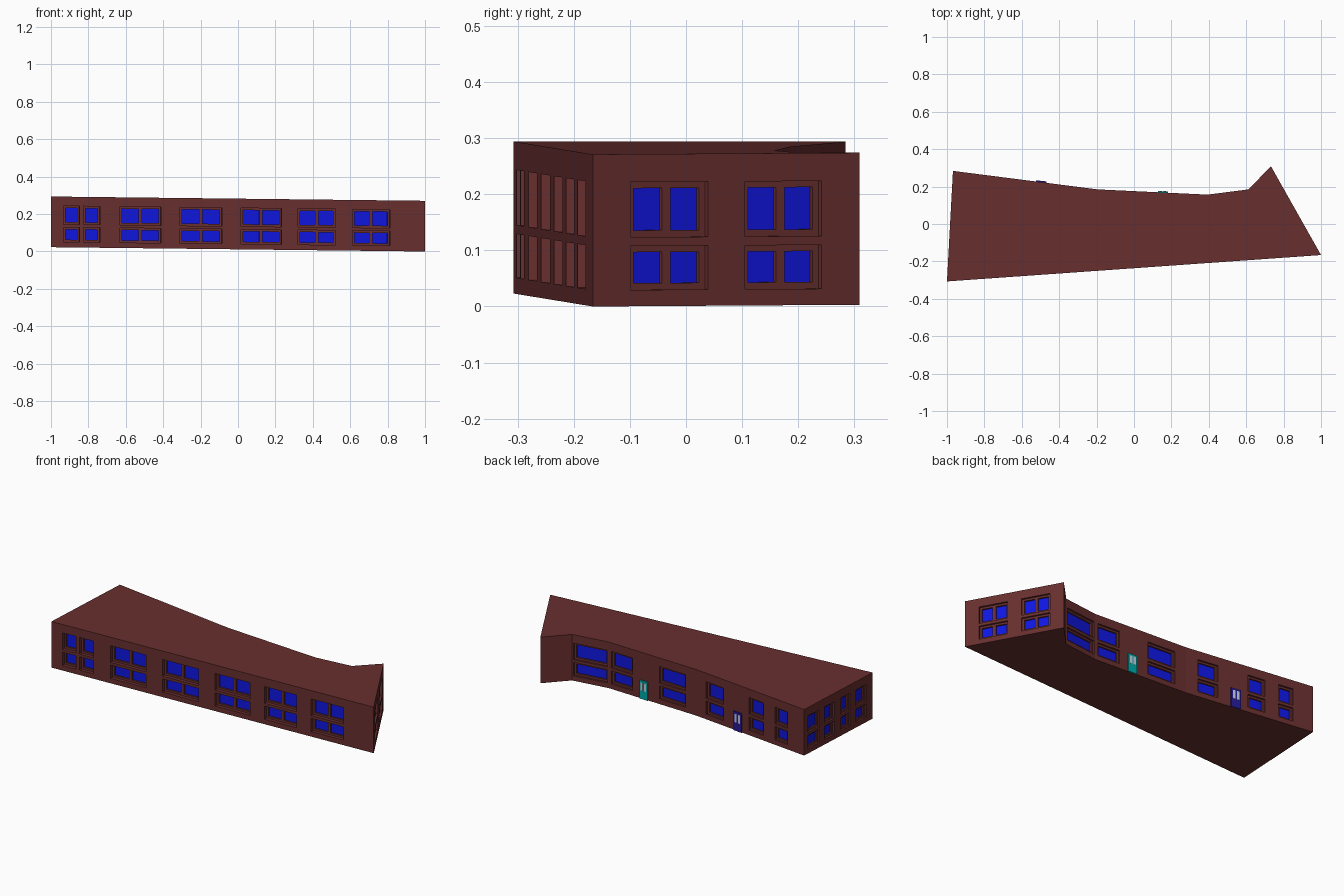
import bpy, bmesh
from mathutils import Vector

if "Cube" in bpy.data.objects:
    bpy.data.objects.remove(bpy.data.objects["Cube"])

HEIGHT = 0.271
# Footprint, counter-clockwise from the front left corner
FOOT = [(-1, -.307), (1, -.166), (.732, .309), (.612, .185), (.393, .157), (-.195, .185), (-.968, .284)]
FRONT, RIGHT, NOTCH, BACK_A, BACK_B, BACK_C, LEFT = range(7)
FLOORS = [(.029, .107), (.123, .221)]     # window recess heights per storey


def material(name, rgb):
    m = bpy.data.materials.new(name)
    m.diffuse_color = (*rgb, 1)
    m.use_nodes = True
    m.node_tree.nodes["Principled BSDF"].inputs["Base Color"].default_value = m.diffuse_color
    return m


BRICK = material("brick", (.14, .028, .028))
BLUE = material("blue_glass", (.005, .008, .75))
TEAL = material("teal_paint", (.0, .40, .40))
NAVY = material("navy_paint", (.02, .01, .30))
PALE = material("pale_glass", (.55, .65, .75))


def make(name, bm, mat):
    me = bpy.data.meshes.new(name)
    bm.to_mesh(me)
    bm.free()
    me.materials.append(mat)
    ob = bpy.data.objects.new(name, me)
    bpy.context.collection.objects.link(ob)
    return ob


def point(wall, u, z, depth=0):
    """Wall fraction u, height z and inward depth to a position on the slightly sloping building."""
    a, b = Vector(FOOT[wall]), Vector(FOOT[(wall + 1) % 7])
    d = (b - a).normalized()
    p = a.lerp(b, u) + Vector((-d.y, d.x)) * depth
    return Vector((p.x, p.y, z + .0115 * (1 - p.x)))


def length(wall):
    return (Vector(FOOT[(wall + 1) % 7]) - Vector(FOOT[wall])).length


def quad(bm, pts):
    bm.faces.new([bm.verts.new(p) for p in pts])


def panel(bm, wall, rect, depth, holes, step):
    """Flat panel with rectangular holes, plus the reveals of each hole."""
    us = sorted({rect[0], rect[1], *[u for h in holes for u in h[:2]]})
    zs = sorted({rect[2], rect[3], *[z for h in holes for z in h[2:]]})
    for u0, u1 in zip(us, us[1:]):
        for z0, z1 in zip(zs, zs[1:]):
            cu, cz = (u0 + u1) / 2, (z0 + z1) / 2
            if not any(h[0] < cu < h[1] and h[2] < cz < h[3] for h in holes):
                quad(bm, [point(wall, u, z, depth) for u, z in ((u0, z0), (u1, z0), (u1, z1), (u0, z1))])
    for u0, u1, z0, z1 in holes:
        c = [(u0, z0), (u1, z0), (u1, z1), (u0, z1)]
        for i in range(4):
            p, q = c[i], c[(i + 1) % 4]
            quad(bm, [point(wall, *p, depth), point(wall, *q, depth),
                      point(wall, *q, depth + step), point(wall, *p, depth + step)])


# Window columns per wall: start, end, number of panes
WINDOWS = {
    FRONT: [(.034, .076, 1), (.087, .131, 1), (.184, .294, 2), (.345, .457, 2),
            (.508, .616, 2), (.661, .761, 2), (.806, .906, 2)],
    RIGHT: [(.142, .432, 2), (.571, .858, 2)],
    NOTCH: [],
    BACK_A: [(.04, .96, 1)],
    BACK_B: [(.03, .27, 1), (.58, .88, 1)],
    BACK_C: [(.094, .252, 1), (.49, .622, 1), (.73, .845, 1)],
    LEFT: [(.06, .22, 1), (.30, .44, 1), (.54, .67, 1), (.76, .91, 1)],
}

# Walls with stepped window recesses, and the glass set into them
walls, glass = bmesh.new(), bmesh.new()
for wall, columns in WINDOWS.items():
    L = length(wall)
    recess, inset = (.02, .01) if wall == FRONT else (.011, .009)
    openings = [(u0, u1, z0, z1, n) for u0, u1, n in columns for z0, z1 in FLOORS]
    panel(walls, wall, (0, 1, 0, HEIGHT), 0, [o[:4] for o in openings], recess)
    for u0, u1, z0, z1, n in openings:
        m, gap = .012 / L, .018 / L
        w = (u1 - u0 - 2 * m - (n - 1) * gap) / n
        panes = [(u0 + m + i * (w + gap), u0 + m + i * (w + gap) + w, z0 + .012, z1 - .011) for i in range(n)]
        panel(walls, wall, (u0, u1, z0, z1), recess, panes, inset)
        for p in panes:
            panel(glass, wall, p, recess + inset, [], 0)

# Roof and underside
quad(walls, [point(i, 0, HEIGHT) for i in range(7)])
quad(walls, [point(i, 0, 0) for i in reversed(range(7))])
bmesh.ops.remove_doubles(walls, verts=walls.verts, dist=1e-5)
make("walls", walls, BRICK)
make("window_glass", glass, BLUE)


def slab(name, wall, u0, u1, z0, z1, out, mat):
    """Thin block standing proud of a wall."""
    bm = bmesh.new()
    rect = (u0, u1, z0, z1)
    c = [(u0, z0), (u1, z0), (u1, z1), (u0, z1)]
    panel(bm, wall, rect, -out, [], 0)
    for i in range(4):
        p, q = c[i], c[(i + 1) % 4]
        quad(bm, [point(wall, *p, .004), point(wall, *q, .004), point(wall, *q, -out), point(wall, *p, -out)])
    make(name, bm, mat)


# Double doors on the back, each leaf with a pale light
for name, wall, u0, u1, top, mat in (("teal_door", BACK_B, .36, .452, .108, TEAL),
                                     ("navy_door", BACK_C, .352, .427, .112, NAVY)):
    w = u1 - u0
    slab(name, wall, u0, u1, 0, top, .006, mat)
    for i, s in enumerate((.16, .58)):
        slab(f"{name}_light_{i}", wall, u0 + s * w, u0 + (s + .26) * w, .05, top - .012, .0075, PALE)
